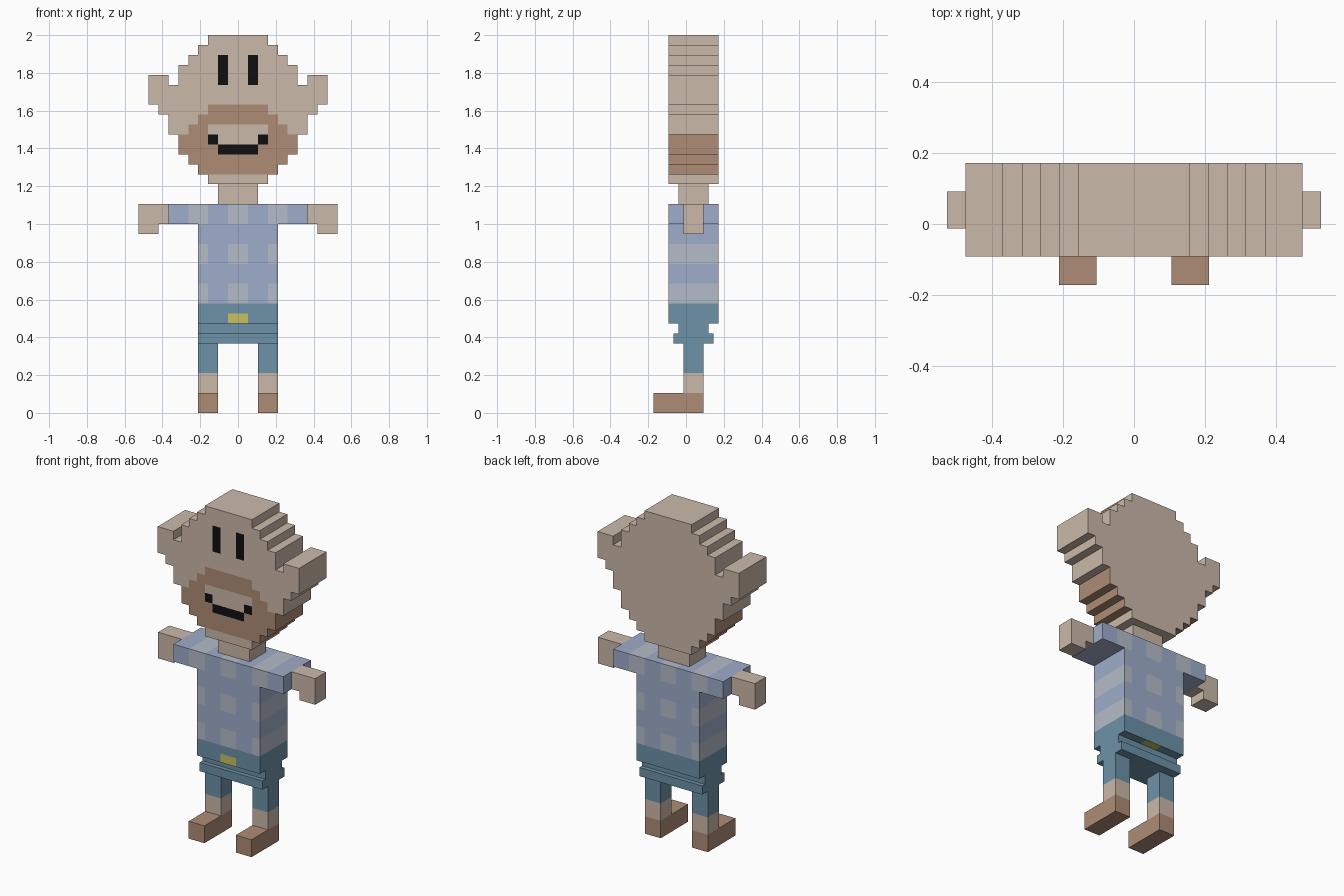
import bpy, bmesh

if "Cube" in bpy.data.objects:
    bpy.data.objects.remove(bpy.data.objects["Cube"])

U = 2 / 38          # one block unit
MATS = []


def srgb(c):
    c /= 255
    return c / 12.92 if c <= 0.04045 else ((c + 0.055) / 1.055) ** 2.4


def material(name, r, g, b):
    m = bpy.data.materials.new(name)
    m.diffuse_color = (srgb(r), srgb(g), srgb(b), 1)
    m.use_nodes = True
    m.node_tree.nodes["Principled BSDF"].inputs["Base Color"].default_value = m.diffuse_color
    MATS.append(m)
    return len(MATS) - 1


SKIN = material("skin", 203, 185, 170)
BROWN = material("brown", 175, 140, 118)
BLUE = material("shirt blue", 159, 173, 203)
PALE = material("shirt pale", 181, 188, 201)
TEAL = material("trouser teal", 109, 146, 167)
YELLOW = material("buckle yellow", 201, 194, 96)
BLACK = material("black", 16, 16, 16)


def slab(name, cells, depth, rule):
    """Solid made of unit cells in x-z, extruded in y; rule(x, z, side) picks the colour."""
    cells = set(cells)
    y0, y1 = depth
    bm = bmesh.new()

    def quad(points, colour):
        f = bm.faces.new([bm.verts.new((x * U, y * U, z * U)) for x, y, z in points])
        f.material_index = used.setdefault(colour, len(used))

    used = {}
    for i, k in sorted(cells):
        ring = [(i, k), (i + 1, k), (i + 1, k + 1), (i, k + 1)]
        for y, side in ((y0, "front"), (y1, "back")):
            quad([(x, y, z) for x, z in ring], rule(i + 0.5, k + 0.5, side))
        steps = ((0, -1, "bottom"), (1, 0, "side"), (0, 1, "top"), (-1, 0, "side"))
        for n, (dx, dz, side) in enumerate(steps):
            if (i + dx, k + dz) not in cells:
                (xa, za), (xb, zb) = ring[n], ring[(n + 1) % 4]
                quad([(xa, y0, za), (xb, y0, zb), (xb, y1, zb), (xa, y1, za)],
                     rule(i + 0.5, k + 0.5, side))
    bmesh.ops.remove_doubles(bm, verts=bm.verts, dist=1e-4)
    bmesh.ops.recalc_face_normals(bm, faces=bm.faces)
    mesh = bpy.data.meshes.new(name)
    bm.to_mesh(mesh)
    bm.free()
    for colour in used:
        mesh.materials.append(MATS[colour])
    ob = bpy.data.objects.new(name, mesh)
    bpy.context.collection.objects.link(ob)
    return ob


def block(x0, x1, z0, z1):
    return [(i, k) for i in range(x0, x1) for k in range(z0, z1)]


def plain(colour):
    return lambda x, z, side: colour


WIDE, MID, NECK, THIN = (-1.75, 3.25), (-1.25, 2.75), (-0.75, 2.25), (-0.25, 1.75)

# Head: half widths per row from the chin up, with ears ending in raised tips
HALF = [3, 4, 5, 6, 6, 7, 7, 8, 9, 9, 6, 6, 5, 4, 3]
head = [c for n, h in enumerate(HALF) for c in block(-h, h, 23 + n, 24 + n)]
head += block(-9, -7, 33, 34) + block(7, 9, 33, 34)


def head_colour(x, z, side):
    a = abs(x)
    if side == "front":
        if 33 < z < 36 and 1 < a < 2:                       # eyes
            return BLACK
        if (26 < z < 27 and a < 2) or (27 < z < 28 and 2 < a < 3):   # mouth
            return BLACK
        if 27 < z < 29 and a < 3:                           # lip patch
            return SKIN
        if 28 < z < 31 and a < 33.5 - z:                    # moustache steps
            return BROWN
    if side != "back" and 24 < z < 28:                      # beard
        return BROWN
    return SKIN


slab("head", head, WIDE, head_colour)
slab("neck", block(-2, 2, 21, 23), NECK, plain(SKIN))


# Checked shirt with striped sleeves
def shirt_colour(x, z, side):
    a = abs(x)
    check = a < 1 or 3 < a < 5
    if z > 19:
        return PALE if check and side in ("front", "back", "top") else BLUE
    pale_row = 11 < z < 13 or 15 < z < 17
    return PALE if pale_row and (check or side == "side") else BLUE


slab("shirt", block(-4, 4, 11, 19) + block(-7, 7, 19, 21), WIDE, shirt_colour)


# Trousers: waist with buckle, then two stepped layers
def waist_colour(x, z, side):
    return YELLOW if abs(x) < 1 and z < 10 and side in ("front", "bottom") else TEAL


slab("waist", block(-4, 4, 9, 11), WIDE, waist_colour)
slab("hips", block(-4, 4, 8, 9), NECK, plain(TEAL))
slab("hem", block(-4, 4, 7, 8), MID, plain(TEAL))

# Arms, legs and shoes on both sides
for tag, s in (("left", 1), ("right", -1)):
    def sided(x0, x1, z0, z1):
        return block(min(s * x0, s * x1), max(s * x0, s * x1), z0, z1)

    slab(tag + "_arm", sided(7, 10, 19, 21) + sided(8, 10, 18, 19), THIN, plain(SKIN))
    slab(tag + "_leg", sided(2, 4, 2, 7), THIN,
         lambda x, z, side: TEAL if z > 4 else SKIN)
    slab(tag + "_shoe", sided(2, 4, 0, 2), (-3.25, 1.75), plain(BROWN))
